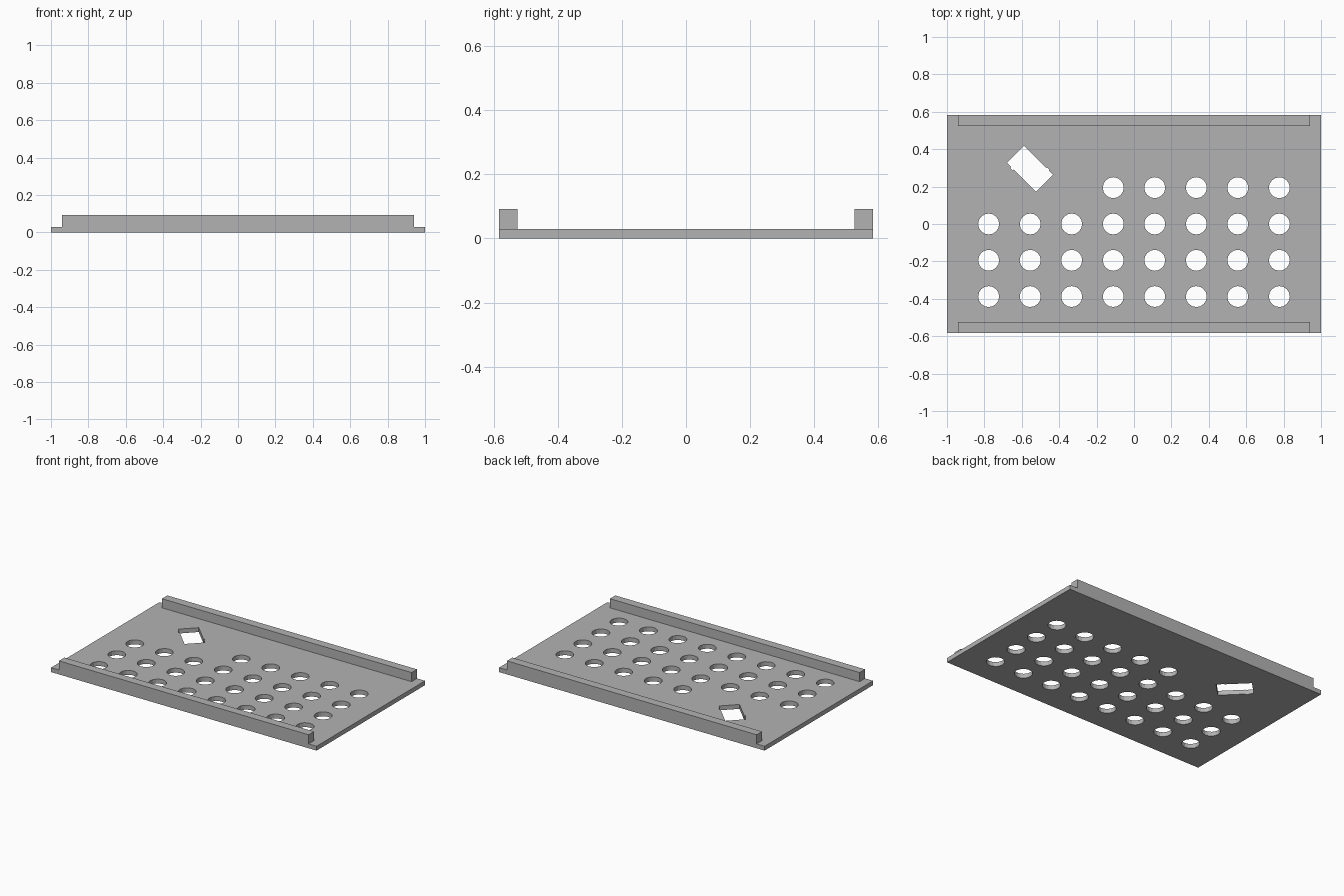
import bpy, bmesh
from math import radians
from mathutils import Matrix, Vector

default = bpy.data.objects.get("Cube")
if default:
    bpy.data.objects.remove(default, do_unlink=True)

LENGTH, DEPTH, THICK = 2.0, 1.166, 0.03
RAIL_LENGTH, RAIL_DEPTH, RAIL_TOP = 1.88, 0.058, 0.092
HOLE_RADIUS, PITCH_X, PITCH_Y = 0.056, 0.222, 0.194

grey = bpy.data.materials.new("plain_grey")
grey.use_nodes = True
colour = (0.45, 0.45, 0.45, 1)
grey.diffuse_color = colour
grey.node_tree.nodes["Principled BSDF"].inputs["Base Color"].default_value = colour


def make_object(name, bm):
    bmesh.ops.recalc_face_normals(bm, faces=bm.faces)
    mesh = bpy.data.meshes.new(name)
    bm.to_mesh(mesh)
    bm.free()
    mesh.materials.append(grey)
    obj = bpy.data.objects.new(name, mesh)
    bpy.context.collection.objects.link(obj)
    return obj


def box(name, size, centre):
    bm = bmesh.new()
    bmesh.ops.create_cube(bm, size=1, matrix=Matrix.Translation(centre) @ Matrix.Diagonal((*size, 1)))
    return make_object(name, bm)


# Base plate and the two edge rails
plate = box("base_plate", (LENGTH, DEPTH, THICK), (0, 0, THICK / 2))
for name, side in (("front_rail", -1), ("back_rail", 1)):
    box(name, (RAIL_LENGTH, RAIL_DEPTH, RAIL_TOP - THICK),
        (0, side * (DEPTH - RAIL_DEPTH) / 2, (RAIL_TOP + THICK) / 2))

# Round hole grid, with the back row starting at the fourth column
cutters = bmesh.new()
for row in range(-2, 2):
    for col in range(8):
        if row == 1 and col < 3:
            continue
        place = Matrix.Translation(((col - 3.5) * PITCH_X, row * PITCH_Y, THICK / 2))
        bmesh.ops.create_cone(cutters, cap_ends=True, segments=16, radius1=HOLE_RADIUS,
                              radius2=HOLE_RADIUS, depth=THICK * 3, matrix=place)

# Diagonal slot with a small notch in each long side
half_outline = [(-0.11, 0.064), (0.058, 0.064), (0.058, 0.071),
                (0.078, 0.071), (0.078, 0.064), (0.11, 0.064)]
outline = half_outline + [(-x, -y) for x, y in half_outline]
turn = Matrix.Translation((-0.556, 0.295, -THICK)) @ Matrix.Rotation(radians(-45), 4, "Z")
slot = cutters.faces.new([cutters.verts.new(turn @ Vector((x, y, 0))) for x, y in outline])
raised = bmesh.ops.extrude_face_region(cutters, geom=[slot], use_keep_orig=True)
bmesh.ops.translate(cutters, vec=(0, 0, THICK * 3),
                    verts=[g for g in raised["geom"] if isinstance(g, bmesh.types.BMVert)])
cutter = make_object("hole_cutter", cutters)
cutter.hide_render = True

# Cut the openings through the plate
cut = plate.modifiers.new("openings", "BOOLEAN")
cut.operation, cut.solver, cut.object = "DIFFERENCE", "EXACT", cutter
bpy.context.view_layer.objects.active = plate
bpy.ops.object.modifier_apply(modifier=cut.name)
bpy.data.objects.remove(cutter, do_unlink=True)
